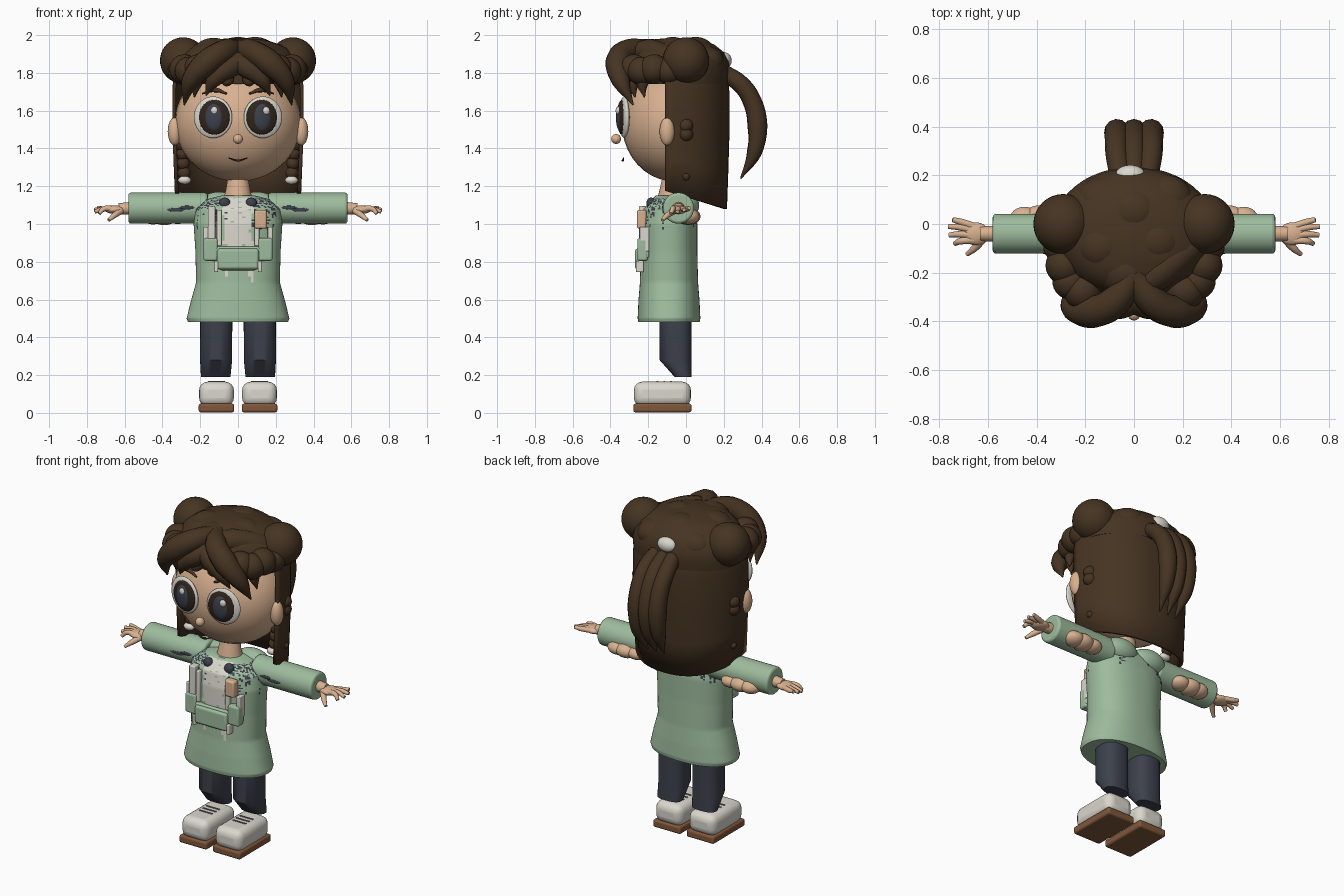
import bpy, bmesh, math, random
from math import sin, cos, pi
from mathutils import Vector

random.seed(4)
cube = bpy.data.objects.get("Cube")
if cube:
    bpy.data.objects.remove(cube)


def material(name, r, g, b):
    m = bpy.data.materials.new(name)
    m.use_nodes = True
    m.diffuse_color = (r, g, b, 1)
    m.node_tree.nodes["Principled BSDF"].inputs["Base Color"].default_value = (r, g, b, 1)
    return m


HAIR = material("dark brown hair", .061, .034, .016)
SKIN = material("peach skin", .69, .44, .28)
GREEN = material("sage green cloth", .34, .5, .34)
SLATE = material("slate cloth", .046, .053, .073)
WHITE = material("off white", .7, .68, .61)
SOLE = material("tan rubber", .22, .095, .042)
DARK = material("dark iris", .03, .018, .012)
GREY = material("grey lace", .16, .16, .15)


def finish(ob, name, mat, angle=40):
    ob.name = ob.data.name = name
    ob.data.materials.clear()
    ob.data.materials.append(mat)
    bpy.ops.object.select_all(action='DESELECT')
    ob.select_set(True)
    bpy.context.view_layer.objects.active = ob
    bpy.ops.object.shade_smooth_by_angle(angle=math.radians(angle))
    return ob


def ball(name, loc, size, mat, turn=0):
    bpy.ops.mesh.primitive_uv_sphere_add(segments=32, ring_count=20, location=loc, rotation=(0, 0, turn))
    ob = bpy.context.object
    ob.scale = size if isinstance(size, tuple) else (size,) * 3
    return finish(ob, name, mat)


def box(name, loc, size, mat, bevel=.01):
    bpy.ops.mesh.primitive_cube_add(size=1, location=loc)
    ob = bpy.context.object
    ob.scale = size
    bpy.ops.object.transform_apply(location=False, rotation=False, scale=True)
    mod = ob.modifiers.new("round", 'BEVEL')
    mod.width, mod.segments = bevel, 4
    return finish(ob, name, mat)


def tube(name, pts, radii, mat):
    cu = bpy.data.curves.new(name, 'CURVE')
    cu.dimensions, cu.bevel_depth, cu.bevel_resolution = '3D', 1, 4
    cu.resolution_u, cu.use_fill_caps = 6, True
    sp = cu.splines.new('BEZIER')
    sp.bezier_points.add(len(pts) - 1)
    for bp, p, r in zip(sp.bezier_points, pts, radii):
        bp.co, bp.radius = p, r
        bp.handle_left_type = bp.handle_right_type = 'AUTO'
    ob = bpy.data.objects.new(name, cu)
    bpy.context.collection.objects.link(ob)
    bpy.ops.object.select_all(action='DESELECT')
    ob.select_set(True)
    bpy.context.view_layer.objects.active = ob
    bpy.ops.object.convert(target='MESH')
    return finish(bpy.context.object, name, mat)


def loft(name, rings, mat, n=48, sub=1, power=2.0):
    """Stack of rounded rings, each given as z, x, y, half width, half depth."""
    rows = [[a + (b - a) * k / sub for a, b in zip(p, q)]
            for p, q in zip(rings, rings[1:]) for k in range(sub)] + [rings[-1]]
    bm, loops = bmesh.new(), []
    for z, x, y, rx, ry in rows:
        loop = []
        for i in range(n):
            c, s = cos(2 * pi * i / n), sin(2 * pi * i / n)
            loop.append(bm.verts.new((x + rx * math.copysign(abs(c) ** (2 / power), c),
                                      y + ry * math.copysign(abs(s) ** (2 / power), s), z)))
        loops.append(loop)
    for a, b in zip(loops, loops[1:]):
        for i in range(n):
            j = (i + 1) % n
            bm.faces.new((a[i], a[j], b[j], b[i]))
    bm.faces.new(loops[0][::-1])
    bm.faces.new(loops[-1])
    me = bpy.data.meshes.new(name)
    bm.to_mesh(me)
    bm.free()
    ob = bpy.data.objects.new(name, me)
    bpy.context.collection.objects.link(ob)
    return finish(ob, name, mat)


# Head, neck, nose, mouth
ball("head", (0, -.06, 1.535), (.335, .28, .31), SKIN)
loft("neck", [(1.1, 0, -.08, .085, .08), (1.18, 0, -.08, .065, .06), (1.27, 0, -.07, .05, .05)], SKIN)
ball("nose", (0, -.37, 1.45), .026, SKIN)
tube("mouth", [(-.05, -.33, 1.35), (0, -.335, 1.336), (.05, -.33, 1.35)], [.003, .006, .003], DARK)

# Hair cap
loft("hair_cap", [(1.74, 0, -.035, .335, .265), (1.8, 0, -.035, .34, .27), (1.86, 0, -.035, .325, .262),
                  (1.91, 0, -.04, .285, .24), (1.95, 0, -.05, .225, .2), (1.975, 0, -.06, .14, .14),
                  (1.985, 0, -.06, .03, .03)], HAIR)

# Long back hair: an open shell, lower at the back
bm = bmesh.new()
cols = []
for i in range(41):
    a = pi * i / 40
    x = math.copysign(abs(cos(a)) ** .88, cos(a))
    y = sin(a) ** .88
    bottom = 1.175 - .095 * y
    cols.append([bm.verts.new((x * w, -.11 + y * (w - .008), bottom + (1.87 - bottom) * t))
                 for t, w in ((0, .335), (.25, .342), (.5, .348), (.78, .348), (.9, .338), (1, .31))])
for a, b in zip(cols, cols[1:]):
    for k in range(len(a) - 1):
        bm.faces.new((a[k], b[k], b[k + 1], a[k + 1]))
me = bpy.data.meshes.new("back_hair")
bm.to_mesh(me)
bm.free()
shell = bpy.data.objects.new("back_hair", me)
bpy.context.collection.objects.link(shell)
finish(shell, "back_hair", HAIR)
solid = shell.modifiers.new("thickness", 'SOLIDIFY')
solid.thickness, solid.offset = .02, -1

# Crown locks and pony tail
for i, (x, y, z, r) in enumerate([(-.13, -.09, 1.9, .085), (0, .05, 1.9, .09), (.09, -.07, 1.9, .09),
                                  (-.03, -.19, 1.89, .09), (-.13, .09, 1.86, .085), (.13, .1, 1.86, .085)]):
    ball(f"crown_lock_{i}", (x, y, z), (r * 1.3, r * 1.2, r), HAIR)
tube("swept_lock", [(-.02, -.28, 1.89), (.1, -.2, 1.91), (.22, -.1, 1.88), (.3, -.04, 1.84)],
     [.05, .07, .065, .03], HAIR)
for i, x in enumerate((-.07, 0, .07)):
    tube(f"pony_tail_{i}", [(x * .8, .2, 1.8), (x, .29, 1.74), (x, .35, 1.65), (x, .378, 1.52),
                            (x, .362, 1.38), (x * .8, .29, 1.24)], [.045, .047, .05, .053, .04, .004], HAIR)
ball("hair_tie", (-.015, .2, 1.865), (.062, .042, .045), WHITE)

# Coat, with a pale front panel and ragged dark lining near the shoulders
SEG = 96
coat = loft("coat", [(.48, 0, -.09, .265, .162), (.5, 0, -.09, .272, .166), (.59, 0, -.09, .25, .162),
                     (.69, 0, -.09, .222, .154), (.85, 0, -.09, .225, .15), (1.0, 0, -.09, .235, .15),
                     (1.08, 0, -.09, .225, .135), (1.13, 0, -.08, .17, .1), (1.15, 0, -.08, .09, .08)],
            GREEN, SEG, 10, 2.3)
for m in (WHITE, SLATE):
    coat.data.materials.append(m)
streak = [random.random() for _ in range(SEG)]
for f in coat.data.polygons[:-2]:
    c, s = f.center, streak[f.index % SEG]
    if c.y < -.1 and abs(c.x) < .078 and .86 - s * .19 < c.z < 1.14 and random.random() < .95:
        f.material_index = 1
    elif 1.1 - s * s * .14 < c.z < 1.135 and abs(c.x) > .04 and random.random() < .5:
        f.material_index = 2

# Chest rig
box("rig_belt", (0, -.225, .85), (.36, .06, .06), GREEN)
box("rig_center_pouch", (0, -.245, .815), (.22, .05, .11), GREEN, .015)
box("rig_strap_bottom", (0, -.235, .765), (.18, .04, .02), WHITE, .005)
box("rig_skin_pouch", (.12, -.235, 1.025), (.065, .05, .1), SKIN, .012)
box("rig_tall_strap", (-.14, -.225, 1.0), (.04, .05, .19), WHITE, .006)

for s, side in ((1, "left"), (-1, "right")):
    # Chest details
    box(side + "_rig_pouch", (s * .145, -.23, .865), (.075, .055, .12), GREEN, .012)
    box(side + "_rig_strap", (s * .1, -.235, .98), (.025, .03, .19), WHITE, .005)
    box(side + "_rig_clip", (s * .17, -.22, .92), (.025, .05, .13), WHITE, .005)
    box(side + "_rig_tab", (s * .115, -.245, .775), (.02, .04, .06), WHITE, .005)
    ball(side + "_collar_button", (s * .07, -.185, 1.11), (.03, .025, .03), SLATE)
    ball(side + "_hood", (s * .1, .0, 1.1), (.11, .07, .07), GREEN)

    # Eyes
    turn = s * .17
    normal = Vector((sin(turn), -cos(turn), 0))
    base = Vector((s * .132, -.327, 1.565))
    for part, out, size, dx, dz, m in (("eye_white", 0, (.103, .024, .11), 0, 0, WHITE),
                                       ("iris", .013, (.083, .023, .092), -.008 * s, 0, DARK),
                                       ("pupil", .023, (.05, .02, .072), -.008 * s, 0, SLATE),
                                       ("eye_glint", .034, (.019, .012, .021), .012, .035, WHITE)):
        ball(f"{side}_{part}", base + normal * out + Vector((dx, 0, dz)), size, m, turn)
    tube(side + "_eyebrow", [(s * .06, -.318, 1.69), (s * .12, -.305, 1.71), (s * .19, -.28, 1.69)],
         [.005, .013, .004], HAIR)
    ball(side + "_ear", (s * .335, -.1, 1.49), (.037, .04, .075), SKIN)

    # Buns, rolled side hair, fringe and braids
    ball(side + "_bun", (s * .29, 0, 1.865), .123, HAIR)
    for i, (x, y, z, r) in enumerate([(.3, -.09, 1.81, .072), (.285, -.17, 1.82, .078),
                                      (.26, -.235, 1.81, .075), (.21, -.275, 1.82, .078)]):
        ball(f"{side}_rolled_hair_{i}", (s * x, y, z), r, HAIR)
    tube(side + "_long_bang", [(0, -.2, 1.93), (s * .08, -.32, 1.91), (s * .17, -.36, 1.85),
                               (s * .25, -.345, 1.76), (s * .285, -.28, 1.63)], [.05, .064, .068, .05, .004], HAIR)
    tube(side + "_inner_bang", [(-s * .04, -.29, 1.87), (s * .06, -.335, 1.82), (s * .13, -.34, 1.76),
                                (s * .17, -.32, 1.68)], [.055, .056, .042, .003], HAIR)
    for i, (x, y) in enumerate([(.06, -.31), (.22, -.27), (.27, -.22)]):
        tube(f"{side}_fringe_{i}", [(s * x * .9, y + .02, 1.82), (s * x, y - .01, 1.75),
                                    (s * x * 1.05, y, 1.67 + .06 * (i == 0))], [.04, .035, .003], HAIR)
    for i in range(4):
        ball(f"{side}_braid_{i}", (s * (.3 - .005 * i), -.05, 1.42 - .05 * i), .034, HAIR)
    ball(side + "_braid_bead", (s * .283, -.07, 1.232), (.034, .025, .022), WHITE)
    for i, z in enumerate((1.52, 1.475, 1.25)):
        ball(f"{side}_hair_knot_{i}", (s * .32, 0, z), .038 if i < 2 else .02, HAIR)

    # Sleeves with dark lining patches, and arms
    bpy.ops.mesh.primitive_cylinder_add(vertices=48, radius=.082, depth=.42, location=(s * .37, -.04, 1.084),
                                        rotation=(0, pi / 2, 0))
    sleeve = bpy.context.object
    rim = sleeve.modifiers.new("rim", 'BEVEL')
    rim.width, rim.segments = .014, 3
    finish(sleeve, side + "_sleeve", GREEN)
    for i, (x, w) in enumerate([(.27, .04), (.33, .045)]):
        ball(f"{side}_sleeve_patch_{i}", (s * x, -.121, 1.087 - .012 * i), (w, .004, .01), SLATE)
    for i, (x, r) in enumerate([(.32, .04), (.39, .046), (.45, .042)]):
        ball(f"{side}_arm_bulge_{i}", (s * x, .012, 1.04), (r * 1.5, r * 1.4, r), SKIN)

    # Hands
    tube(side + "_wrist", [(s * .55, -.04, 1.085), (s * .63, -.04, 1.08)], [.034, .03], SKIN)
    ball(side + "_palm", (s * .65, -.04, 1.076), (.055, .047, .023), SKIN)
    for i, (x, y) in enumerate([(.745, .018), (.762, -.01), (.758, -.045), (.735, -.08)]):
        tube(f"{side}_finger_{i}", [(s * .65, -.013 - .018 * i, 1.078), (s * .71, y * .8 - .006, 1.08),
                                    (s * x, y, 1.085 - .01 * i)], [.016, .014, .01], SKIN)
    tube(side + "_thumb", [(s * .62, -.06, 1.07), (s * .655, -.1, 1.045), (s * .685, -.125, 1.02)],
         [.018, .015, .009], SKIN)

    # Legs and shoes
    loft(side + "_leg", [(.19, s * .118, -.015, .078, .045), (.28, s * .116, -.055, .085, .085),
                         (.55, s * .115, -.055, .085, .085)], SLATE, 32, 1, 2.5)
    box(side + "_shoe", (s * .114, -.125, .1), (.184, .302, .13), WHITE, .045)
    box(side + "_sole", (s * .114, -.125, .026), (.188, .308, .046), SOLE, .012)
    for i in range(3):
        box(f"{side}_lace_{i}", (s * .114, -.15 + .035 * i, .165), (.09, .01, .008), GREY, .002)
